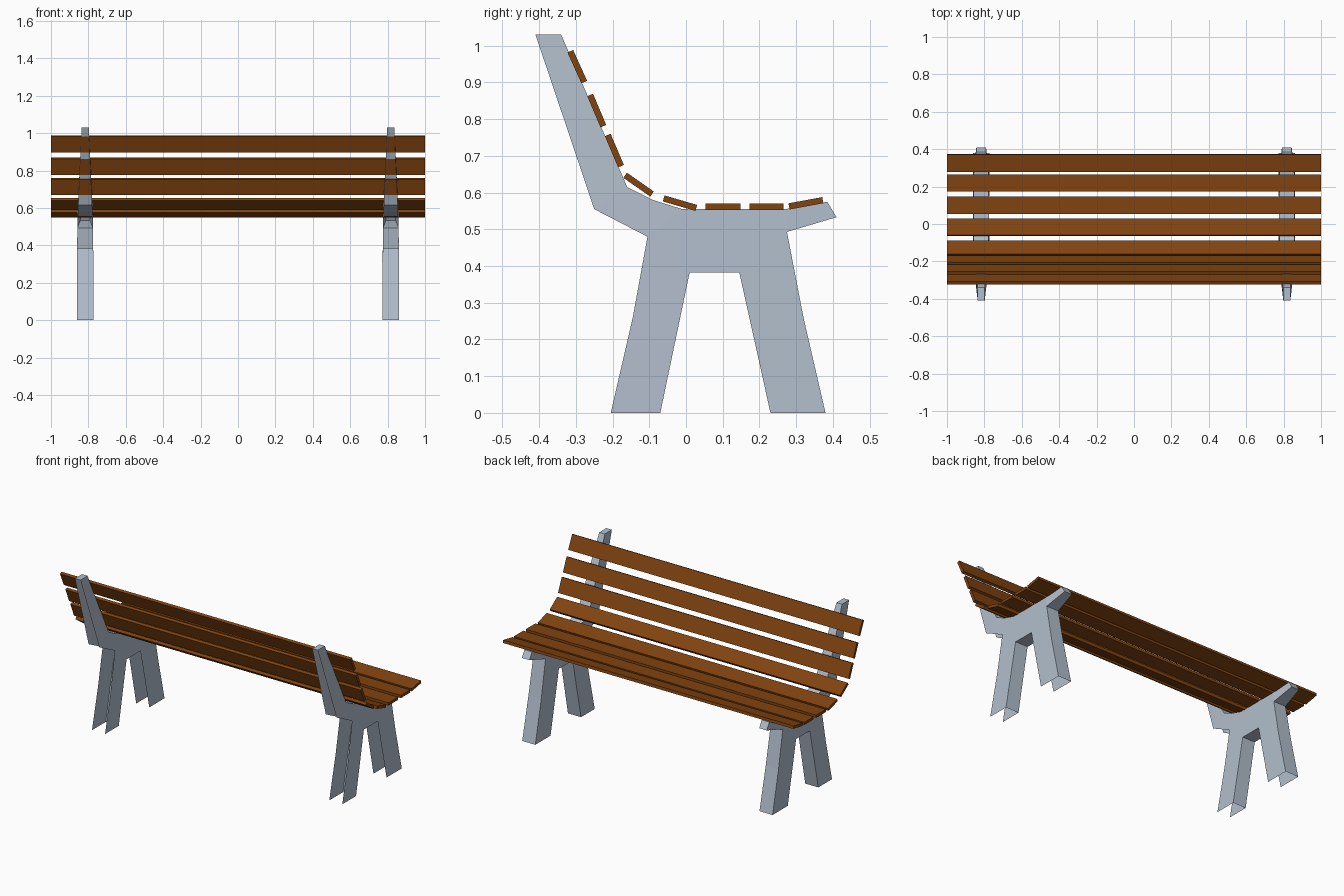
import bpy, bmesh
from mathutils import Vector

if "Cube" in bpy.data.objects:
    bpy.data.objects.remove(bpy.data.objects["Cube"])


def material(name, rgb):
    m = bpy.data.materials.new(name)
    m.diffuse_color = (*rgb, 1)
    m.use_nodes = True
    m.node_tree.nodes["Principled BSDF"].inputs["Base Color"].default_value = m.diffuse_color
    return m


WOOD = material("brown wood", (0.22, 0.057, 0.005))
METAL = material("blue grey metal", (0.45, 0.52, 0.61))


def finish(bm, name, mat):
    me = bpy.data.meshes.new(name)
    bm.to_mesh(me)
    bm.free()
    me.materials.append(mat)
    ob = bpy.data.objects.new(name, me)
    bpy.context.collection.objects.link(ob)
    return ob


# Side frame outline: y, z, half thickness in x
OUTLINE = [
    (-.41, 1.03, .019), (-.34, 1.03, .019), (-.16, .615, .039), (-.09, .58, .04),
    (-.01, .555, .041), (.27, .555, .04), (.385, .575, .026), (.41, .533, .026),
    (.275, .493, .042), (.32, .26, .044), (.38, 0, .045), (.23, 0, .045),
    (.145, .383, .043), (.01, .383, .043), (-.07, 0, .045), (-.205, 0, .045),
    (-.145, .26, .044), (-.105, .48, .042), (-.25, .555, .037)]
# Side patches: back post, rear corner, seat bearer, front tip, front leg, rear leg
PATCHES = [(0, 1, 2, 18), (18, 2, 3, 4, 17), (4, 5, 8, 12, 13, 17),
           (5, 6, 7, 8), (8, 9, 10, 11, 12), (13, 14, 15, 16, 17)]


def side_frame(name, cx):
    bm = bmesh.new()
    a = [bm.verts.new((cx - t, y, z)) for y, z, t in OUTLINE]
    b = [bm.verts.new((cx + t, y, z)) for y, z, t in OUTLINE]
    for p in PATCHES:
        bm.faces.new([a[i] for i in p])
        bm.faces.new([b[i] for i in reversed(p)])
    n = len(a)
    for i in range(n):
        j = (i + 1) % n
        bm.faces.new((a[j], a[i], b[i], b[j]))
    bmesh.ops.recalc_face_normals(bm, faces=bm.faces[:])
    bm.normal_update()
    # The casting is a channel: open towards -y and under the feet
    gone = [f for f in bm.faces if abs(f.normal.x) < .5 and
            (f.normal.y < -.25 or f.calc_center_median().z < .001)]
    bmesh.ops.delete(bm, geom=gone, context='FACES')
    finish(bm, name, METAL)


side_frame("left_side_frame", -.817)
side_frame("right_side_frame", .817)

# Slats: rear/lower edge line of each board, from back to front (y, z)
SLATS = [
    ("back_slat", -.322, .982, -.284, .898), ("back_slat", -.268, .863, -.232, .778),
    ("back_slat", -.220, .754, -.184, .669), ("lower_back_slat", -.170, .641, -.097, .590),
    ("seat_slat", -.063, .577, .026, .551), ("seat_slat", .053, .554, .148, .554),
    ("seat_slat", .173, .554, .265, .554), ("front_slat", .282, .555, .374, .572)]
THICK = .017
for name, y0, z0, y1, z1 in SLATS:
    p, q = Vector((0, y0, z0)), Vector((0, y1, z1))
    d = (q - p).normalized()
    up = Vector((0, -d.z, d.y))
    p, q = p - up * .001, q - up * .001
    bm = bmesh.new()
    ring = [p, q, q + up * THICK, p + up * THICK]
    f = bm.faces.new([bm.verts.new(v + Vector((-1, 0, 0))) for v in ring])
    ext = bmesh.ops.extrude_face_region(bm, geom=[f])
    bmesh.ops.translate(bm, vec=(2, 0, 0),
                        verts=[g for g in ext["geom"] if isinstance(g, bmesh.types.BMVert)])
    if len(bm.faces) < 6:
        bmesh.ops.holes_fill(bm, edges=bm.edges[:])
    bmesh.ops.recalc_face_normals(bm, faces=bm.faces[:])
    finish(bm, name, WOOD)
